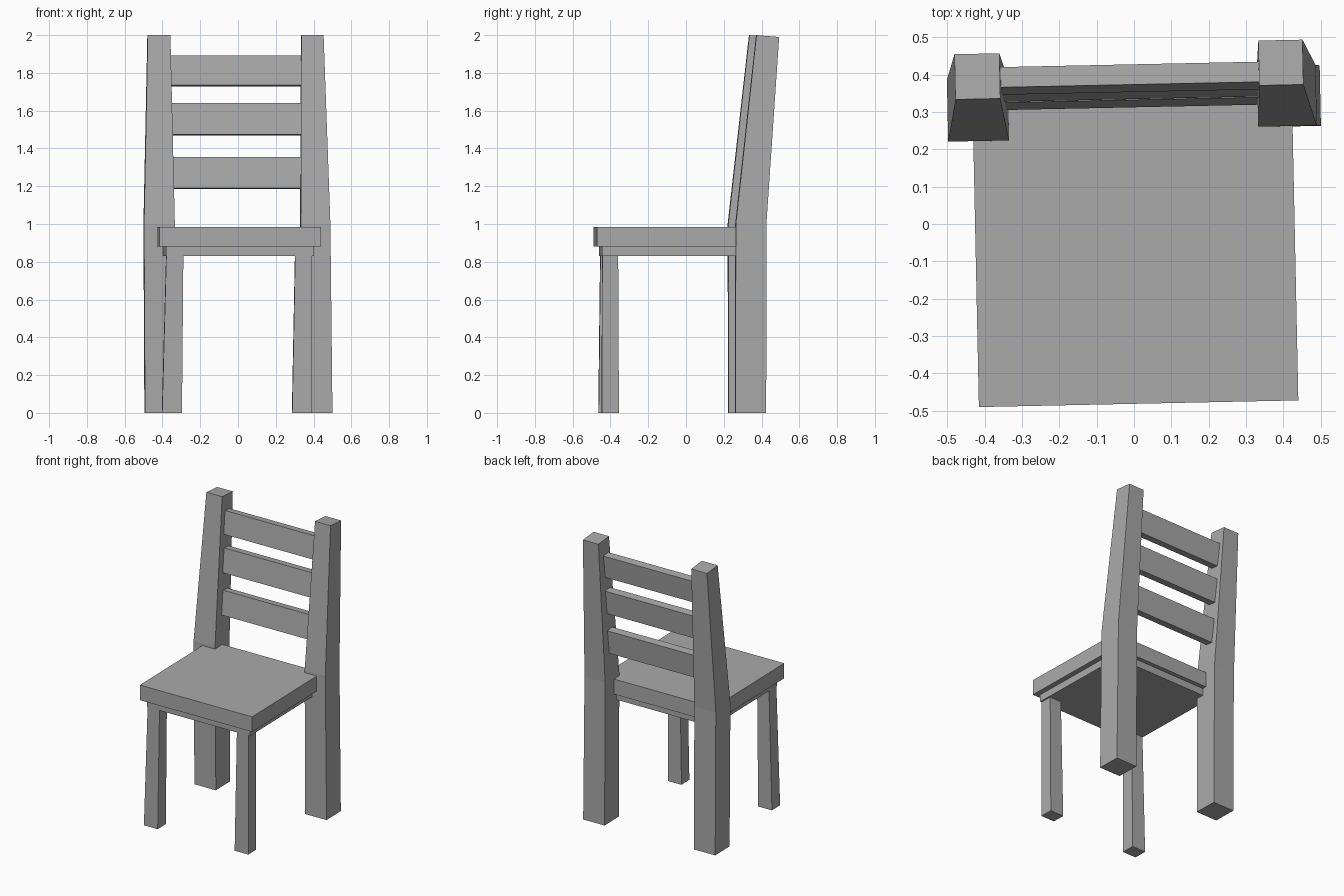
import bpy
import bmesh
from math import sin, cos, radians

cube = bpy.data.objects.get("Cube")
if cube:
    bpy.data.objects.remove(cube, do_unlink=True)

TWIST = radians(1.2)  # the whole chair is turned slightly

grey = bpy.data.materials.new("plain_grey")
grey.use_nodes = True
COLOUR = (0.4, 0.4, 0.4, 1)
grey.diffuse_color = COLOUR
grey.node_tree.nodes["Principled BSDF"].inputs["Base Color"].default_value = COLOUR


def loft(name, sections):
    """Join rectangles (cx, cy, width, depth, z front, z back) into a solid."""
    bm = bmesh.new()
    rings = []
    for cx, cy, w, d, zf, zb in sections:
        ring = []
        for sx, sy in ((-1, -1), (1, -1), (1, 1), (-1, 1)):
            px, py = sx * w / 2, sy * d / 2
            ring.append(bm.verts.new((cx + px * cos(TWIST) - py * sin(TWIST),
                                      cy + px * sin(TWIST) + py * cos(TWIST),
                                      zf if sy < 0 else zb)))
        rings.append(ring)
    bm.faces.new(rings[0][::-1])
    bm.faces.new(rings[-1])
    for a, b in zip(rings, rings[1:]):
        for i in range(4):
            j = (i + 1) % 4
            bm.faces.new((a[i], a[j], b[j], b[i]))
    bmesh.ops.recalc_face_normals(bm, faces=bm.faces)
    mesh = bpy.data.meshes.new(name)
    bm.to_mesh(mesh)
    bm.free()
    mesh.materials.append(grey)
    obj = bpy.data.objects.new(name, mesh)
    bpy.context.collection.objects.link(obj)
    return obj


# Seat and the smaller slab under it
loft("seat", [(0.004, -0.083, 0.855, 0.796, z, z) for z in (0.88, 0.985)])
loft("seat_frame", [(0.003, -0.083, 0.785, 0.738, z, z) for z in (0.83, 0.88)])

# Back posts: upright to the seat, then leaning back and narrowing
loft("back_post_right", [(-0.4125, 0.306, 0.163, 0.164, 0, 0),
                         (-0.4175, 0.305, 0.163, 0.166, 1, 1),
                         (-0.419, 0.395, 0.12, 0.121, 2, 1.99)])
loft("back_post_left", [(0.417, 0.342, 0.163, 0.162, 0, 0),
                        (0.409, 0.343, 0.157, 0.162, 1, 1),
                        (0.393, 0.432, 0.118, 0.12, 2, 1.99)])

# Front legs, a little wider at the floor
loft("front_leg_right", [(-0.35, -0.417, 0.105, 0.093, 0, 0),
                         (-0.335, -0.412, 0.09, 0.084, 0.84, 0.84)])
loft("front_leg_left", [(0.338, -0.401, 0.104, 0.09, 0, 0),
                        (0.347, -0.402, 0.09, 0.084, 0.84, 0.84)])

# Back slats, leaning with the posts
for name, bottom, top, y in (("lower", 1.19, 1.355, 0.339),
                             ("middle", 1.475, 1.64, 0.361),
                             ("upper", 1.735, 1.892, 0.38)):
    loft("back_slat_" + name, [(-0.013, y, 0.72, 0.054, bottom, bottom - 0.006),
                               (-0.013, y + 0.02, 0.72, 0.054, top, top - 0.006)])
